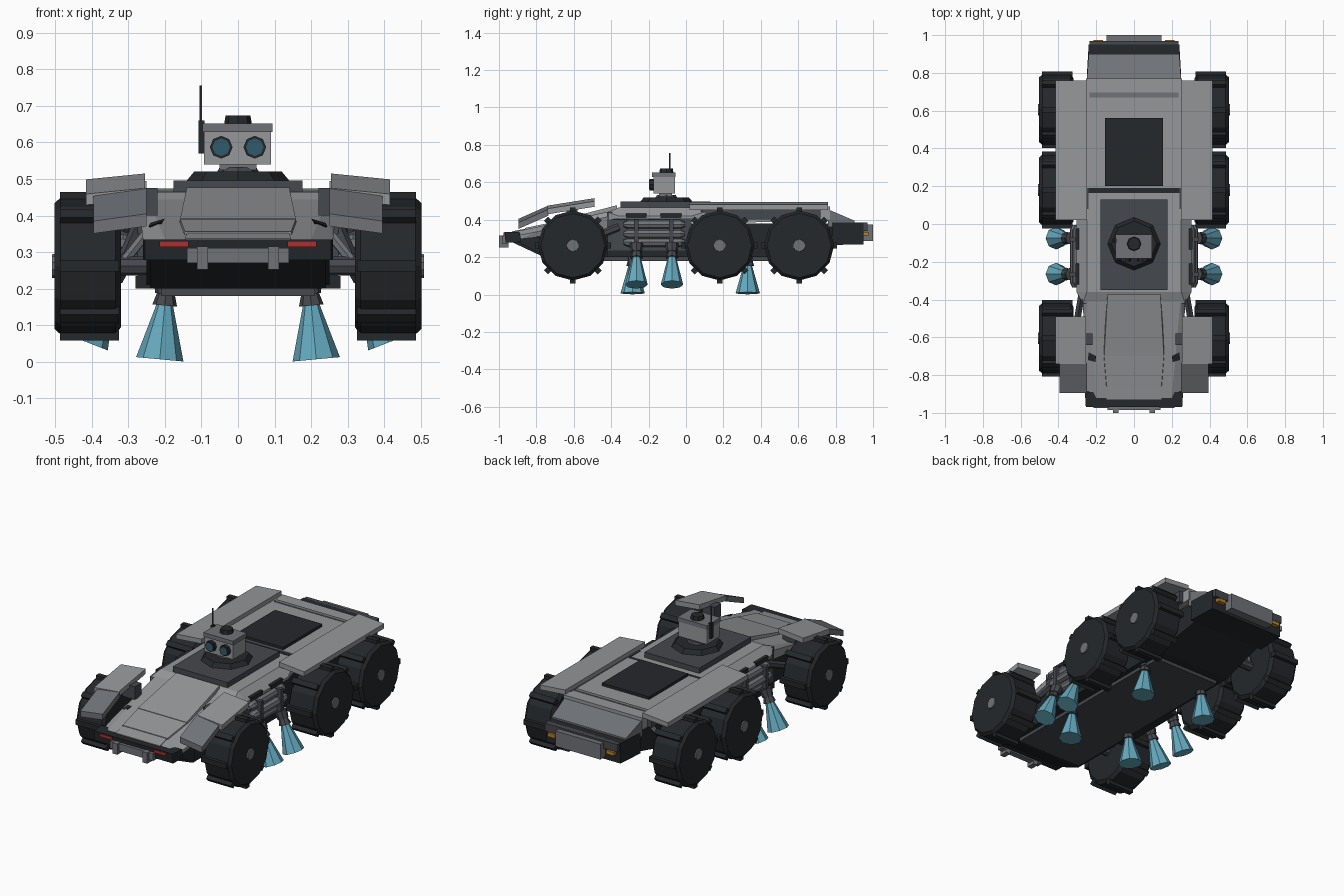
import bpy, bmesh, math
from mathutils import Vector

if "Cube" in bpy.data.objects:
    bpy.data.objects.remove(bpy.data.objects["Cube"])

COL = dict(light=(.30, .31, .32), mid=(.16, .17, .185), dark=(.06, .065, .075), black=(.018, .021, .024),
           blue=(.13, .40, .52), lens=(.03, .10, .15), red=(.40, .03, .03), amber=(.50, .22, .02))
MATS = {}
for k, c in COL.items():
    MATS[k] = bpy.data.materials.new(k)
    MATS[k].diffuse_color = (*c, 1)


def finish(name, bm, col):
    bmesh.ops.recalc_face_normals(bm, faces=bm.faces)
    me = bpy.data.meshes.new(name)
    bm.to_mesh(me)
    bm.free()
    me.materials.append(MATS[col])
    ob = bpy.data.objects.new(name, me)
    bpy.context.collection.objects.link(ob)
    return ob


def solid(name, pts, col="light", sym=True):
    """Convex block through points; sym adds the points mirrored in x."""
    bm = bmesh.new()
    for x, y, z in pts:
        bm.verts.new((x, y, z))
        if sym:
            bm.verts.new((-x, y, z))
    r = bmesh.ops.convex_hull(bm, input=bm.verts[:])
    junk = [v for v in bm.verts if not v.link_faces]
    bmesh.ops.delete(bm, geom=junk, context="VERTS")
    bmesh.ops.dissolve_limit(bm, angle_limit=.01, verts=bm.verts[:], edges=bm.edges[:])
    return finish(name, bm, col)


def box(name, x, y, z, col="light"):
    return solid(name, [(a, b, c) for a in x for b in y for c in z], col, False)


def pair(name, pts, col="light"):
    for s, side in ((1, "right"), (-1, "left")):
        solid(f"{name}_{side}", [(s * p[0], p[1], p[2]) for p in pts], col, False)


def pbox(name, x, y, z, col="light"):
    pair(name, [(a, b, c) for a in x for b in y for c in z], col)


def cyl(name, p0, p1, r0, r1, n=8, col="dark"):
    p0, p1 = Vector(p0), Vector(p1)
    d = p1 - p0
    bm = bmesh.new()
    bmesh.ops.create_cone(bm, cap_ends=True, segments=n, radius1=r0, radius2=r1, depth=d.length)
    bmesh.ops.rotate(bm, verts=bm.verts, matrix=d.to_track_quat("Z", "Y").to_matrix())
    bmesh.ops.translate(bm, verts=bm.verts, vec=(p0 + p1) / 2)
    return finish(name, bm, col)


def pcyl(name, p0, p1, *a):
    for s, side in ((1, "right"), (-1, "left")):
        cyl(f"{name}_{side}", (s * p0[0], *p0[1:]), (s * p1[0], *p1[1:]), *a)


# Lower hull and floor
solid("lower_hull", [(.24, -.93, .28), (.24, -.76, .2), (.24, .5, .2), (.22, .80, .27),
                     (.24, -.6, .38), (.24, .78, .38)], "black")
box("floor_plate", (-.21, .21), (-.72, .45), (.18, .205), "dark")
pbox("hull_sill", (.23, .28), (-.42, .02), (.2, .235), "black")
pbox("hull_flank", (.23, .275), (-.42, .03), (.23, .44), "dark")

# Upper armour: middle, rear, nose
solid("mid_armour", [(.25, -.36, .465), (.25, .18, .465), (.305, -.36, .42), (.305, .03, .42), (.27, -.42, .44),
                     (.27, -.42, .40), (.305, -.36, .405), (.305, .03, .405), (.26, .18, .405)])
solid("rear_deck", [(.255, .19, .47), (.255, .77, .47), (.255, .19, .38), (.255, .77, .40)])
box("deck_gap", (-.245, .245), (.165, .2), (.4, .466), "black")
box("deck_hatch", (-.153, .153), (.2, .56), (.46, .486), "black")
box("deck_slat", (-.235, .235), (.67, .695), (.46, .474), "mid")
solid("nose_armour", [(.25, -.36, .455), (.27, -.42, .415), (.26, -.8, .335), (.215, -.74, .372), (.2, -.92, .335),
                      (.25, -.9, .315), (.25, -.4, .35), (.25, -.88, .30)])
solid("hood", [(.14, -.37, .477), (.158, -.70, .392), (.14, -.37, .42), (.165, -.70, .36)])
solid("hood_front", [(.158, -.70, .389), (.145, -.86, .356), (.165, -.70, .35), (.15, -.86, .33)])
solid("nose_lip", [(.14, -.86, .352), (.145, -.93, .338), (.14, -.86, .32), (.145, -.93, .32)])
pair("nose_vent", [(.20, -.70, .392), (.245, -.72, .37), (.205, -.73, .385), (.22, -.70, .36), (.24, -.68, .38)], "black")

# Front bumper with lamps
solid("front_bumper", [(.26, -.89, .335), (.255, -.97, .335), (.26, -.88, .28), (.255, -.965, .278)], "black")
pair("bumper_arm", [(.2, -.9, .32), (.25, -.9, .32), (.2, -.9, .28), (.25, -.9, .28),
                    (.2, -.76, .3), (.25, -.76, .3), (.2, -.76, .21), (.25, -.76, .21)], "black")
pbox("front_lamp", (.135, .215), (-.975, -.95), (.314, .331), "red")
box("front_plate", (-.14, .14), (-.985, -.95), (.27, .312), "mid")
pbox("tow_peg", (.082, .112), (-1.0, -.95), (.252, .315), "mid")

# Tail
solid("tail_slope", [(.25, .76, .455), (.24, .90, .395), (.25, .76, .36), (.24, .90, .36)], "mid")
solid("rear_bumper", [(.25, .78, .385), (.24, .95, .385), (.25, .78, .265), (.24, .95, .268)], "black")
box("rear_bumper_cap", (-.235, .235), (.94, .97), (.34, .385), "dark")
box("rear_plate", (-.145, .145), (.94, 1.0), (.285, .375), "mid")
pbox("rear_lamp", (.165, .215), (.945, .975), (.315, .335), "amber")


# Wing-like mudguards
def guard(name, x0, x1, ya, za, yb, zb, t, drop, col="light"):
    pair(name, [(x, y, z - h - (drop if x == x1 else 0)) for x in (x0, x1)
                for y, z in ((ya, za), (yb, zb)) for h in (0, t)], col)


guard("front_guard_top", .255, .415, -.74, .475, -.49, .515, .03, .016)
guard("front_guard_nose", .25, .395, -.895, .405, -.735, .476, .034, .02, "mid")
guard("rear_guard", .25, .415, .02, .495, .76, .495, .028, .014)
pbox("front_guard_bracket", (.22, .30), (-.64, -.58), (.40, .475), "dark")
pbox("rear_guard_bracket", (.24, .28), (.08, .72), (.40, .47), "dark")

# Wheels with treads, hubs and suspension
CZ, R = .262, .187
for label, cy in (("front", -.605), ("middle", .18), ("rear", .605)):
    pcyl(label + "_tyre", (.335, cy, CZ), (.485, cy, CZ), R, R, 12, "black")
    pcyl(label + "_tyre_wall", (.485, cy, CZ), (.502, cy, CZ), R, R - .015, 12, "black")
    pcyl(label + "_tyre_inner", (.335, cy, CZ), (.32, cy, CZ), R, R - .02, 12, "black")
    pcyl(label + "_hub", (.49, cy, CZ), (.509, cy, CZ), .035, .032, 10, "mid")
    pcyl(label + "_axle", (.18, cy, CZ), (.33, cy, CZ), .026, .026, 8, "dark")
    pcyl(label + "_strut", (.235, cy + .05, .37), (.315, cy, .27), .014, .014, 6, "mid")
    for i in range(8):
        a = i * math.pi / 4
        c, s = math.cos(a), math.sin(a)
        pair(f"{label}_tread_{i}", [(x, cy + r * c - t * s, CZ + r * s + t * c) for x in (.325, .487)
                                    for r in (.165, .203) for t in (-.015, .015)], "black")
pcyl("trailing_arm", (.275, -.36, .36), (.31, -.56, .28), .02, .02, 6, "dark")

# Gas tanks, straps and side recesses
for i, (tx, tz) in enumerate(((.30, .375), (.315, .325), (.295, .28))):
    pcyl(f"tank_{i}", (tx, -.31, tz), (tx, -.03, tz), .025, .025, 8, "mid")
    pcyl(f"tank_nose_{i}", (tx, -.31, tz), (tx, -.335, tz), .025, .012, 8, "mid")
    pcyl(f"tank_tail_{i}", (tx, -.03, tz), (tx, -.005, tz), .025, .012, 8, "mid")
for i, y in enumerate((-.265, -.08)):
    pbox(f"tank_strap_{i}", (.27, .342), (y - .012, y + .012), (.255, .40), "dark")
    pbox(f"side_slot_{i}", (.26, .309), (y - .055, y + .055), (.41, .432), "black")


# Thrusters: socket, collar and flame
def thruster(name, top, mouth, r):
    t, m = Vector(top), Vector(mouth)
    d = (m - t).normalized()
    pcyl(name + "_flame", t, m, .022, r, 8, "blue")
    pcyl(name + "_collar", t - d * .03, t + d * .004, .024, .034, 8, "dark")
    pcyl(name + "_socket", t - d * .075, t - d * .028, .036, .03, 8, "dark")


for i, y in enumerate((-.265, -.075)):
    thruster(f"side_thruster_{i}", (.355, y, .2), (.412, y, .053), .06)
for i, y in enumerate((-.285, .33)):
    thruster(f"floor_thruster_{i}", (.2, y, .158), (.214, y, .007), .065)

# Turret, sensor head and aerial
box("turret_plate", (-.177, .177), (-.35, .13), (.46, .496), "dark")
cyl("turret_ring", (0, -.105, .49), (0, -.105, .52), .145, .12, 8, "black")
cyl("turret_step", (0, -.105, .515), (0, -.105, .532), .06, .05, 8, "dark")
box("neck", (-.05, .05), (-.145, -.075), (.525, .545), "mid")
box("head", (-.093, .09), (-.175, -.06), (.54, .632))
box("head_roof", (-.097, .095), (-.182, -.055), (.628, .652), "mid")
cyl("head_cap", (0, -.105, .65), (0, -.105, .674), .038, .034, 8, "black")
for s, side in ((-1, "left"), (1, "right")):
    cyl(f"eye_ring_{side}", (s * .046, -.165, .587), (s * .046, -.195, .587), .031, .031, 8, "black")
    cyl(f"eye_lens_{side}", (s * .046, -.18, .587), (s * .046, -.198, .587), .024, .024, 8, "lens")
box("aerial_base", (-.108, -.092), (-.098, -.078), (.57, .66), "black")
cyl("aerial", (-.102, -.087, .57), (-.102, -.087, .756), .005, .004, 6, "dark")

for m in bpy.data.materials:
    if m.users and not m.is_grease_pencil:
        m.use_nodes = True
        m.node_tree.nodes["Principled BSDF"].inputs["Base Color"].default_value = m.diffuse_color
